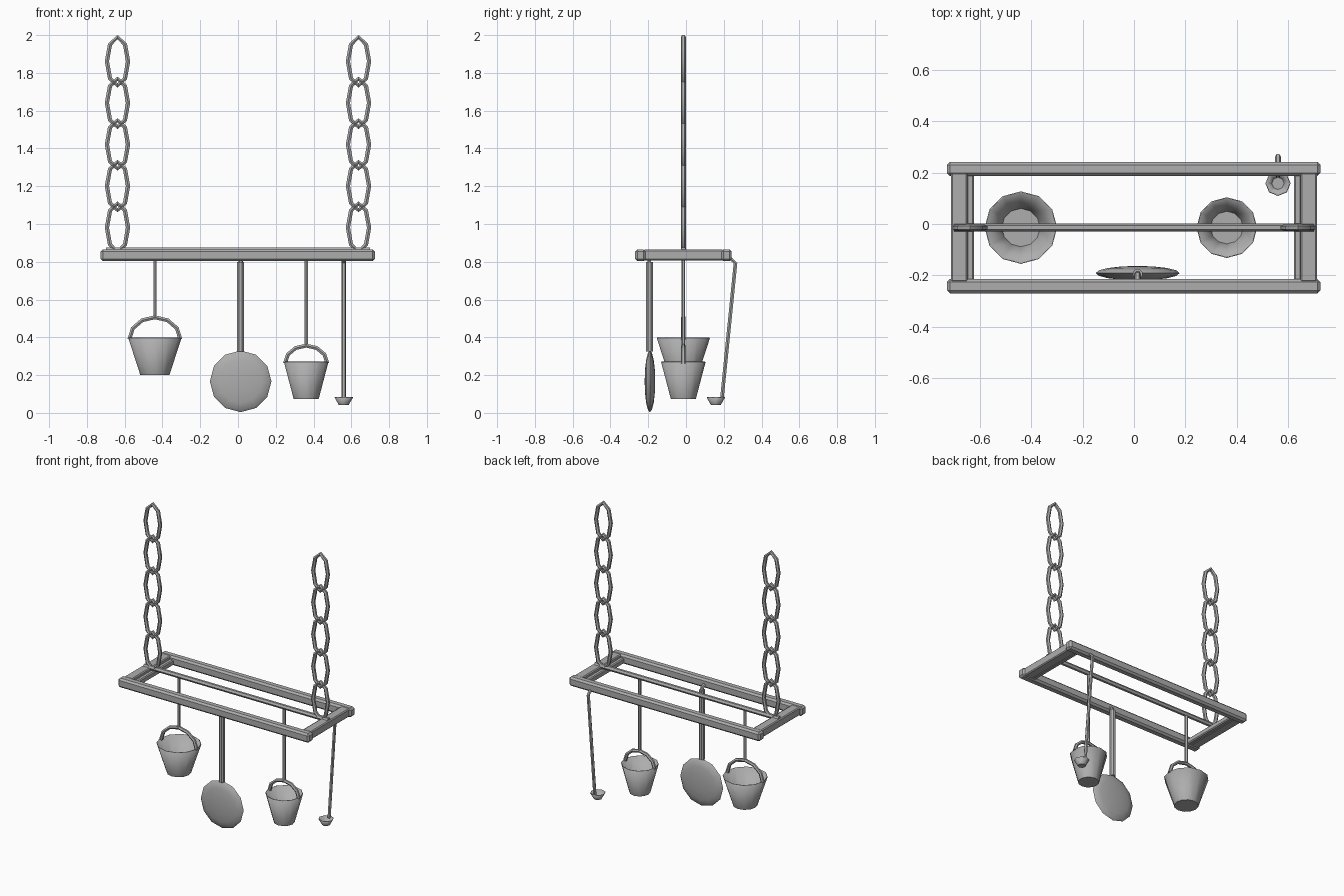
import bpy, bmesh, math
from mathutils import Vector, Matrix

cube = bpy.data.objects.get("Cube")
if cube:
    bpy.data.objects.remove(cube, do_unlink=True)

metal = bpy.data.materials.new("grey_metal")
metal.use_nodes = True
GREY = (0.42, 0.42, 0.42, 1)
metal.diffuse_color = GREY
metal.node_tree.nodes["Principled BSDF"].inputs["Base Color"].default_value = GREY


def finish(name, bm, angle=40):
    bmesh.ops.recalc_face_normals(bm, faces=bm.faces[:])
    mesh = bpy.data.meshes.new(name)
    bm.to_mesh(mesh)
    bm.free()
    mesh.materials.append(metal)
    obj = bpy.data.objects.new(name, mesh)
    bpy.context.collection.objects.link(obj)
    bpy.ops.object.select_all(action='DESELECT')
    obj.select_set(True)
    bpy.context.view_layer.objects.active = obj
    bpy.ops.object.shade_smooth_by_angle(angle=math.radians(angle))
    return obj


def bar(name, low, high, bevel):
    """Box between two corners with chamfered edges."""
    low, high = Vector(low), Vector(high)
    bm = bmesh.new()
    size = Matrix.Diagonal((high - low).to_4d())
    bmesh.ops.create_cube(bm, size=1, matrix=Matrix.Translation((low + high) / 2) @ size)
    bmesh.ops.bevel(bm, geom=bm.edges[:], offset=bevel, segments=1, affect='EDGES')
    return finish(name, bm, 20)


def tube(name, path, radius, sides=6, closed=False, normal=(0, 1, 0)):
    """Sweep a ring along a flat path; normal is the plane's normal."""
    path, normal = [Vector(p) for p in path], Vector(normal)
    bm, rings, n = bmesh.new(), [], len(path)
    for i, p in enumerate(path):
        before = path[i - 1] if closed or i else p
        after = path[(i + 1) % n] if closed or i < n - 1 else p
        side = (after - before).normalized().cross(normal)
        turns = [math.tau * (k + 0.5) / sides for k in range(sides)]
        rings.append([bm.verts.new(p + radius * (side * math.cos(t) + normal * math.sin(t)))
                      for t in turns])
    for i in range(n if closed else n - 1):
        a, b = rings[i], rings[(i + 1) % n]
        for k in range(sides):
            m = (k + 1) % sides
            bm.faces.new((a[k], a[m], b[m], b[k]))
    if not closed:
        bm.faces.new(rings[0])
        bm.faces.new(rings[-1])
    return finish(name, bm)


def cup(name, centre, bottom, top, r_bottom, r_top, sides, wall):
    """Open tapered vessel with a floor and thin walls."""
    bm = bmesh.new()
    place = Matrix.Translation((centre[0], centre[1], (bottom + top) / 2))
    bmesh.ops.create_cone(bm, cap_ends=True, segments=sides, radius1=r_bottom,
                          radius2=r_top, depth=top - bottom, matrix=place)
    lid = max(bm.faces, key=lambda f: f.calc_center_median().z)
    bmesh.ops.delete(bm, geom=[lid], context='FACES_ONLY')
    obj = finish(name, bm)
    shell = obj.modifiers.new("wall", 'SOLIDIFY')
    shell.thickness = wall
    shell.offset = -1


MID = -0.014  # depth of the hanging bar and chains

# Rectangular hanging frame
bar("front_rail", (-0.728, -0.27, 0.803), (0.725, -0.214, 0.866), 0.012)
bar("back_rail", (-0.728, 0.187, 0.803), (0.725, 0.242, 0.866), 0.012)
for s, label in ((-1, "right"), (1, "left")):
    for part, a, b, z in (("end_rail", 0.648, 0.712, 0.864), ("end_ledge", 0.622, 0.652, 0.845)):
        x1, x2 = sorted((s * a, s * b))
        bar(f"{label}_{part}", (x1, -0.225, 0.808), (x2, 0.2, z), 0.006)
tube("hanging_bar", [(-0.7, MID, 0.862), (0.7, MID, 0.862)], 0.016)

# Two chains of stretched eight-sided links
for s, label in ((-1, "right"), (1, "left")):
    for i in range(5):
        cz = 1.861 - i * 0.22
        ring = [math.tau * k / 8 for k in range(8)]
        link = [(s * 0.638 + 0.056 * math.sin(t), MID, cz + 0.128 * math.cos(t)) for t in ring]
        tube(f"{label}_chain_link_{i + 1}", link, 0.013, closed=True)

# Buckets: x, floor height, rim height, floor radius, rim radius
for label, x, low, high, r1, r2 in (("large", -0.44, 0.2, 0.397, 0.077, 0.141),
                                    ("small", 0.361, 0.073, 0.27, 0.066, 0.118)):
    cup(f"{label}_bucket", (x, MID), low, high, r1, r2, 12, 0.004)
    arc = [math.pi * k / 6 for k in range(7)]
    span, rise = r2 - 0.006, r2 - 0.024
    base = high - 0.008
    tube(f"{label}_bucket_handle",
         [(x + span * math.cos(t), MID, base + rise * math.sin(t)) for t in arc], 0.012)
    tube(f"{label}_bucket_rod", [(x, MID, base + rise), (x, MID, 0.86)], 0.01)

# Flat pan hanging on a straight handle
bm = bmesh.new()
shape = Matrix.Diagonal((0.163, 0.028, 0.163, 1)) @ Matrix.Rotation(math.pi / 2, 4, 'X')
bmesh.ops.create_uvsphere(bm, u_segments=12, v_segments=8, radius=1,
                          matrix=Matrix.Translation((0.014, -0.191, 0.167)) @ shape)
finish("pan", bm, 60)
tube("pan_handle", [(0.014, -0.194, 0.325), (0.014, -0.194, 0.8)], 0.02, 8)
tube("pan_hook", [(0.014, -0.194, 0.79), (0.014, -0.196, 0.815), (0.014, -0.225, 0.83)],
     0.012, normal=(1, 0, 0))

# Ladle leaning from the back rail
tube("ladle_handle", [(0.56, 0.225, 0.825), (0.56, 0.262, 0.793), (0.56, 0.19, 0.075)],
     0.011, normal=(1, 0, 0))
cup("ladle_cup", (0.56, 0.158), 0.042, 0.082, 0.026, 0.049, 8, 0.004)
